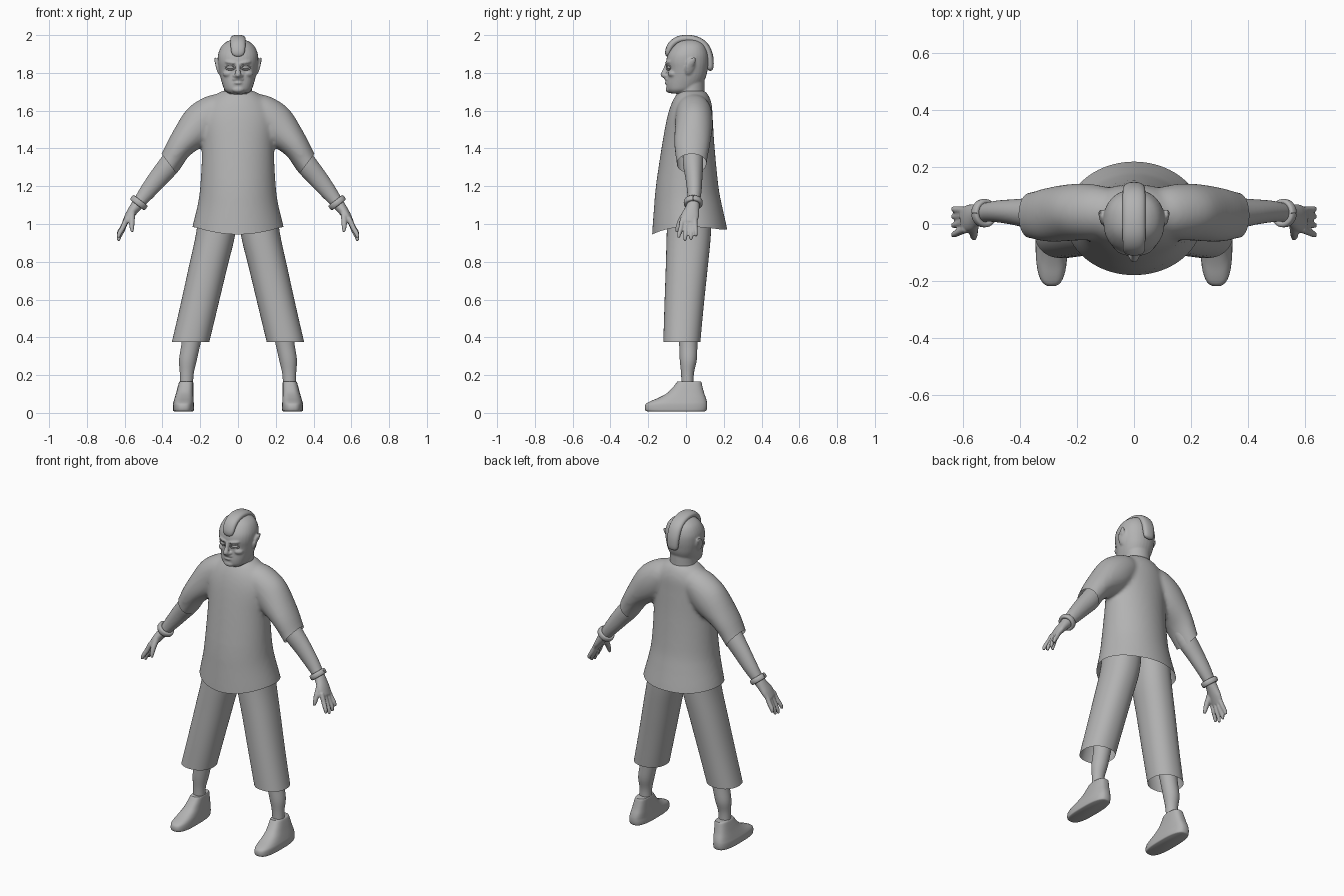
import bpy, bmesh, math
from mathutils import Vector, Matrix

if "Cube" in bpy.data.objects:
    bpy.data.objects.remove(bpy.data.objects["Cube"])

grey = bpy.data.materials.new("plain grey")
grey.diffuse_color = (0.45, 0.45, 0.45, 1)
grey.use_nodes = True
grey.node_tree.nodes["Principled BSDF"].inputs["Base Color"].default_value = grey.diffuse_color


def spline(pts, k):
    """Catmull-Rom resampling of control rows."""
    p = [Vector(q) for q in pts]
    p = [2 * p[0] - p[1]] + p + [2 * p[-1] - p[-2]]
    out = []
    for i in range(1, len(p) - 2):
        a, b, c, d = p[i - 1:i + 3]
        for j in range(k):
            t = j / k
            out.append(0.5 * (2 * b + (c - a) * t + (2 * a - 5 * b + 4 * c - d) * t * t
                              + (3 * b - a - 3 * c + d) * t ** 3))
    return out + [p[-2]]


def tube(bm, pts, ref=None, n=32, k=4, power=2.0, caps=True, side=1):
    """Skin rows of x, y, z, radius a, radius b; level rings when ref is None."""
    rows = spline(pts, k)
    rings = []
    for i, r in enumerate(rows):
        c = Vector(r[:3])
        u, v = Vector((1, 0, 0)), Vector((0, 1, 0))
        if ref:
            t = Vector(rows[min(i + 1, len(rows) - 1)][:3]) - Vector(rows[max(i - 1, 0)][:3])
            t.normalize()
            u = Vector(ref).cross(t).normalized()
            v = t.cross(u)
        ring = []
        for j in range(n):
            co, si = math.cos(math.tau * j / n), math.sin(math.tau * j / n)
            x = math.copysign(abs(co) ** (2 / power), co) * r[3]
            y = math.copysign(abs(si) ** (2 / power), si) * r[4]
            q = c + u * x + v * y
            ring.append(bm.verts.new((q.x * side, q.y, q.z)))
        rings.append(ring)
    for a, b in zip(rings, rings[1:]):
        for j in range(n):
            bm.faces.new((a[j], a[(j + 1) % n], b[(j + 1) % n], b[j]))
    if caps:
        bm.faces.new(rings[0])
        bm.faces.new(rings[-1])


def level(rows, x=0):
    """Rows of z, front y, back y, half width -> tube rows."""
    return [(x, (f + b) / 2, z, w, (b - f) / 2) for z, f, b, w in rows]


def blob(bm, c, r, rot=(0, 0, 0)):
    m = Matrix.Translation(c)
    for ang, ax in zip(rot, "XYZ"):
        m = m @ Matrix.Rotation(ang, 4, ax)
    bmesh.ops.create_uvsphere(bm, u_segments=20, v_segments=12, radius=1,
                              matrix=m @ Matrix.Diagonal((*r, 1)))


def finish(bm, name, voxel=0, smooth=0, trim=None):
    """Turn a bmesh into an object, optionally fused into one skin and trimmed."""
    bmesh.ops.recalc_face_normals(bm, faces=bm.faces[:])
    me = bpy.data.meshes.new(name)
    bm.to_mesh(me)
    bm.free()
    ob = bpy.data.objects.new(name, me)
    bpy.context.collection.objects.link(ob)
    if voxel:
        m = ob.modifiers.new("fuse", "REMESH")
        m.mode, m.voxel_size = "VOXEL", voxel
        m = ob.modifiers.new("soften", "SMOOTH")
        m.factor, m.iterations = 0.5, smooth
        me = bpy.data.meshes.new_from_object(ob.evaluated_get(bpy.context.evaluated_depsgraph_get()))
        ob.modifiers.clear()
        ob.data = me
    if trim:
        bm = bmesh.new()
        bm.from_mesh(me)
        trim(bm)
        bm.to_mesh(me)
        bm.free()
    me.materials.clear()
    me.materials.append(grey)
    me.shade_smooth()
    me.set_sharp_from_angle(angle=math.radians(50))
    return ob


# Shirt: torso and sleeves fused, then opened at hem and cuffs
bm = bmesh.new()
tube(bm, level([(.88, -.185, .235, .262), (.98, -.18, .22, .243), (1.1, -.17, .192, .214),
                (1.2, -.16, .172, .2), (1.4, -.13, .152, .19), (1.55, -.103, .142, .195),
                (1.63, -.08, .137, .17), (1.68, -.055, .12, .125), (1.705, -.035, .1, .085)]), n=48)
for s in (1, -1):
    tube(bm, [(.07, .04, 1.615, .075, .08), (.13, .042, 1.59, .095, .095), (.2, .042, 1.525, .108, .1),
              (.3, .032, 1.42, .074, .095), (.365, .03, 1.318, .06, .08), (.43, .03, 1.22, .056, .078)],
         ref=(0, 1, 0), side=s)


def trim_shirt(bm):
    def cut(co, no):
        bmesh.ops.bisect_plane(bm, geom=bm.verts[:] + bm.edges[:] + bm.faces[:],
                               plane_co=co, plane_no=no)
    cut((0, 0, .985), (0, 0, -1))
    gone = [f for f in bm.faces if f.calc_center_median().z < .985]
    bmesh.ops.delete(bm, geom=gone, context="FACES")
    for s in (1, -1):
        co, no = Vector((s * .366, 0, 1.32)), Vector((s * .8, 0, -.6))
        cut(co, no)
        gone = [f for f in bm.faces if f.calc_center_median().x * s > .275
                and (f.calc_center_median() - co).dot(no) > 0]
        bmesh.ops.delete(bm, geom=gone, context="FACES")
    # dip the hem at front and back
    for v in bm.verts:
        w = max(0, 1 - (v.co.z - .985) / .25)
        v.co.z -= w * min(1, (v.co.y / .19) ** 2) * (.045 if v.co.y < 0 else .015)


finish(bm, "shirt", .011, 9, trim_shirt)

# Head with neck, brow, nose, mouth and ears
bm = bmesh.new()
tube(bm, level([(1.692, -.085, .0, .05), (1.71, -.1, .05, .071), (1.74, -.104, .085, .083),
                (1.78, -.1, .106, .094), (1.82, -.1, .115, .102), (1.86, -.105, .12, .107),
                (1.9, -.096, .118, .105), (1.94, -.07, .104, .088), (1.965, -.042, .08, .06),
                (1.98, -.005, .045, .022)]), power=2.2)
tube(bm, level([(1.58, -.06, .1, .1), (1.64, -.058, .1, .088), (1.7, -.045, .098, .076),
                (1.78, -.04, .098, .076)]))
tube(bm, [(0, -.098, 1.85, .01, .012), (0, -.108, 1.82, .011, .014), (0, -.119, 1.79, .017, .016),
          (0, -.108, 1.772, .016, .01)], n=16)
blob(bm, (0, -.122, 1.788), (.012, .014, .011))
blob(bm, (0, -.1, 1.766), (.03, .013, .007))
blob(bm, (0, -.1, 1.747), (.026, .014, .007))
blob(bm, (0, -.092, 1.712), (.032, .016, .017))
for s in (1, -1):
    blob(bm, (s * .04, -.093, 1.855), (.034, .014, .009), (0, -s * .15, s * .4))
    blob(bm, (s * .018, -.102, 1.785), (.01, .012, .008))
    blob(bm, (s * .058, -.076, 1.795), (.026, .016, .016), (0, 0, s * .6))
    blob(bm, (s * .106, .022, 1.832), (.009, .026, .046), (-.25, s * .2, s * .35))
    blob(bm, (s * .116, .036, 1.858), (.007, .014, .028), (-.3, s * .2, s * .35))
finish(bm, "head", .0055, 3)

# Eyes and eyelids
for s, label in ((1, "left"), (-1, "right")):
    bm = bmesh.new()
    blob(bm, (s * .041, -.088, 1.829), (.021, .012, .01), (0, 0, s * .4))
    finish(bm, label + "_eye")
    bm = bmesh.new()
    loop = []
    for i in range(17):
        a = math.tau * i / 16
        x = .024 * math.cos(a)
        loop.append((s * (.041 + x), -.093 + x * .42, 1.829 + .0125 * math.sin(a), .004, .004))
    tube(bm, loop, ref=(0, 1, 0), n=8, k=2, caps=False)
    finish(bm, label + "_eyelids")

# Crest of hair running from brow to nape
bm = bmesh.new()
tube(bm, [(0, -.094, 1.888, .004, .008), (0, -.097, 1.896, .012, .028), (0, -.092, 1.92, .017, .037),
          (0, -.072, 1.953, .02, .039), (0, -.035, 1.976, .02, .04), (0, .015, 1.981, .02, .04),
          (0, .065, 1.969, .02, .04), (0, .102, 1.94, .02, .04), (0, .122, 1.895, .02, .039),
          (0, .128, 1.85, .019, .036), (0, .128, 1.822, .015, .03), (0, .127, 1.811, .005, .012)],
     ref=(1, 0, 0), n=24, power=2.3)
finish(bm, "hair_crest")

Y = (0, 1, 0)
for s, label in ((1, "left"), (-1, "right")):
    # Arm, palm, fingers and thumb fused
    bm = bmesh.new()
    tube(bm, [(.27, .035, 1.45, .05, .05), (.35, .037, 1.33, .058, .054), (.42, .042, 1.245, .052, .045),
              (.48, .044, 1.17, .043, .038), (.525, .04, 1.112, .033, .033), (.55, .033, 1.08, .028, .038),
              (.575, .022, 1.045, .023, .047), (.598, .014, 1.008, .016, .044)], ref=Y, side=s)
    for y, dy, reach in ((-.018, -.022, .9), (.006, -.012, 1.05), (.028, -.002, 1.0), (.047, .006, .82)):
        tube(bm, [(.588, y, 1.03, .014, .013), (.61, y + dy * .4, 1.03 - .055 * reach, .014, .0125),
                  (.628, y + dy * .8, 1.03 - .09 * reach, .0125, .011),
                  (.634, y + dy, 1.03 - .115 * reach, .008, .007)], ref=Y, n=12, side=s)
    tube(bm, [(.56, .0, 1.06, .017, .018), (.562, -.026, 1.02, .016, .016),
              (.562, -.042, .985, .013, .013), (.56, -.05, .958, .008, .008)], ref=Y, n=12, side=s)
    finish(bm, label + "_arm", .0055, 2)

    # Bracelet
    bm = bmesh.new()
    axis = Vector((.61, 0, -.79))
    across = Vector((.79, 0, .61))
    loop = []
    for i in range(33):
        a = math.tau * i / 32
        p = Vector((.525, .038, 1.113)) + across * (.04 * math.cos(a)) + Vector(Y) * (.04 * math.sin(a))
        loop.append((*p, .01, .016))
    tube(bm, loop, ref=axis, n=12, k=1, power=3, caps=False, side=s)
    finish(bm, label + "_bracelet")

    # Trouser leg, open at the bottom
    bm = bmesh.new()
    tube(bm, [(.251, -.022, .375, .099, .098), (.205, -.01, .57, .1, .104), (.159, .004, .77, .102, .111),
              (.118, .015, .95, .104, .117), (.1, .02, 1.12, .1, .115)],
         n=40, power=2.2, caps=False, side=s)
    finish(bm, label + "_trouser_leg")

    # Shin
    bm = bmesh.new()
    tube(bm, [(.2, .005, .65, .06, .06), (.235, .01, .45, .055, .052), (.25, .012, .36, .05, .048),
              (.265, .012, .28, .047, .045), (.271, .008, .21, .037, .034), (.274, .008, .13, .034, .032)], side=s)
    finish(bm, label + "_shin")

    # Shoe, lofted upward from the sole
    bm = bmesh.new()
    rows = [(.008, -.205, .1, .05), (.013, -.215, .108, .055), (.03, -.218, .112, .056),
            (.048, -.212, .112, .055), (.062, -.188, .11, .053), (.08, -.145, .105, .05),
            (.105, -.1, .096, .046), (.135, -.07, .088, .042), (.16, -.05, .082, .038),
            (.167, -.045, .078, .034)]
    tube(bm, [(.289 - max(0, z - .05) * .13, *r) for z, r in
              ((q[2], q[1:]) for q in level(rows))], n=40, power=2.8, side=s)
    finish(bm, label + "_shoe")
